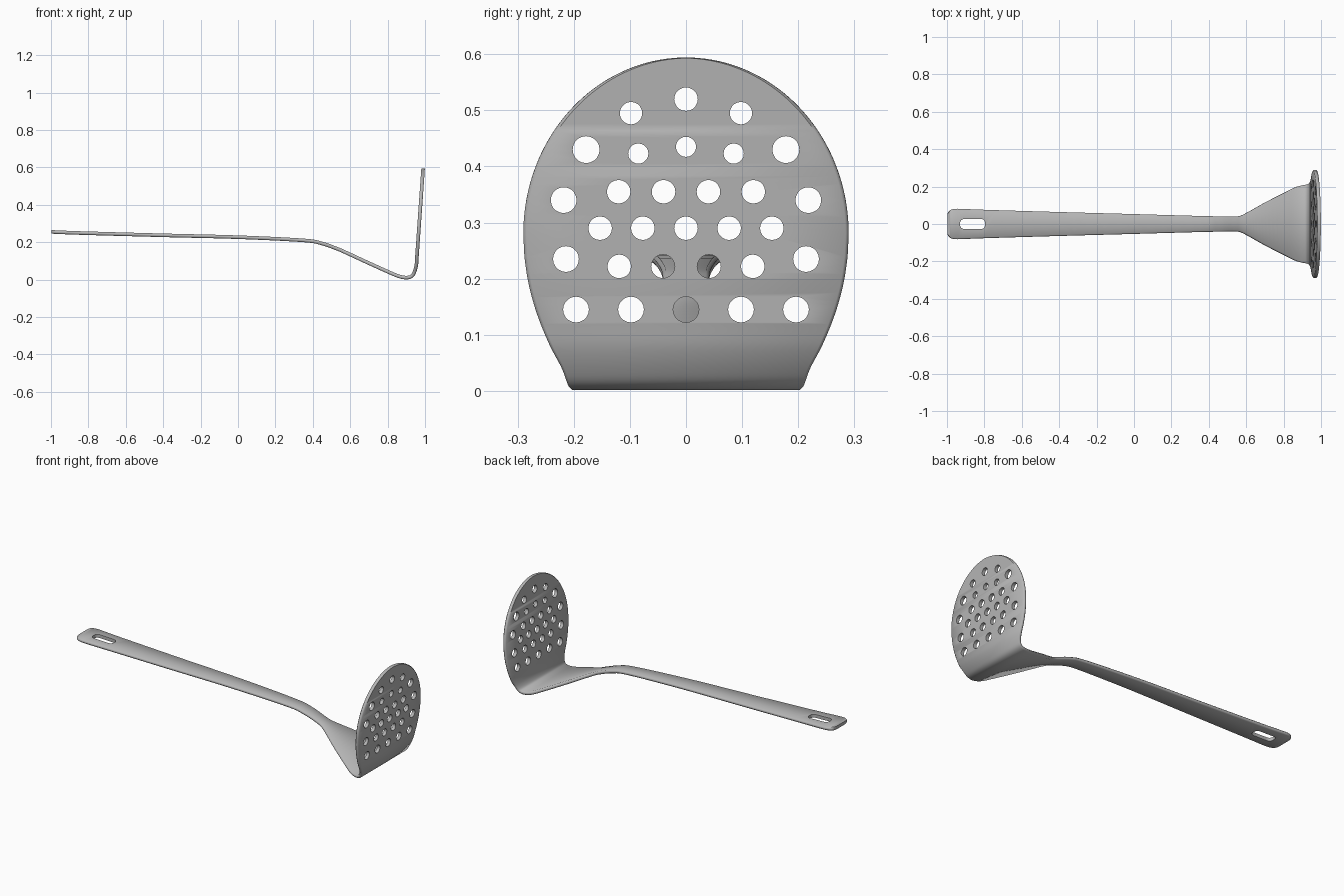
import bpy
import bmesh
import math
from mathutils import Matrix, Vector

THICKNESS = 0.019

default = bpy.data.objects.get("Cube")
if default:
    bpy.data.objects.remove(default)

steel = bpy.data.materials.new("brushed_steel")
steel.use_nodes = True
grey = (0.47, 0.47, 0.47, 1)
steel.diffuse_color = grey
steel.node_tree.nodes["Principled BSDF"].inputs["Base Color"].default_value = grey


def make_object(name, bm):
    bmesh.ops.recalc_face_normals(bm, faces=bm.faces)
    mesh = bpy.data.meshes.new(name)
    bm.to_mesh(mesh)
    bm.free()
    mesh.materials.append(steel)
    obj = bpy.data.objects.new(name, mesh)
    bpy.context.scene.collection.objects.link(obj)
    return obj


def smooth_path(points, steps):
    """Catmull-Rom curve through points."""
    result = []
    for i in range(len(points) - 1):
        a, b = points[max(i - 1, 0)], points[i]
        c, d = points[i + 1], points[min(i + 2, len(points) - 1)]
        for s in range(steps):
            t = s / steps
            result.append(b + (c - a) * (t / 2)
                          + (a * 2 - b * 5 + c * 4 - d) * (t * t / 2)
                          + (b * 3 - a - c * 3 + d) * (t ** 3 / 2))
    return result + [points[-1]]


# Side profile of handle, neck and bend: x, z, half width
profile = [Vector(p) for p in (
    (-0.998, 0.255, 0.05), (-0.99, 0.255, 0.068), (-0.965, 0.254, 0.08),
    (-0.92, 0.252, 0.081), (-0.8, 0.248, 0.076), (-0.4, 0.237, 0.064),
    (0, 0.227, 0.053), (0.35, 0.21, 0.043), (0.45, 0.193, 0.041),
    (0.53, 0.165, 0.039), (0.57, 0.148, 0.044), (0.62, 0.125, 0.069),
    (0.7, 0.088, 0.114), (0.8, 0.043, 0.165), (0.86, 0.018, 0.195),
    (0.9, 0.011, 0.207), (0.928, 0.018, 0.212), (0.944, 0.043, 0.222))]


# Masher plate outline: flared lower part, then an elliptical crown
def plate_point(z, half_width):
    return Vector((0.962 + (z - 0.2) * 0.07, z, half_width))


for i in range(5):
    z = 0.08 + i * 0.04
    profile.append(plate_point(z, 0.29 - 1.2 * (0.28 - z) ** 2))
crown = []
for i in range(33):
    angle = math.radians(88.5) * i / 32
    crown.append(plate_point(0.28 + 0.314 * math.sin(angle), 0.29 * math.cos(angle)))
stations = smooth_path(profile, 5) + crown

# Sweep a rounded flat bar along the profile
bm = bmesh.new()
rings = []
for i, p in enumerate(stations):
    along = stations[min(i + 1, len(stations) - 1)] - stations[max(i - 1, 0)]
    normal = Vector((-along.y, 0, along.x)).normalized()
    centre = Vector((p.x, 0, p.y))
    w, h = p.z, THICKNESS / 2
    inset = min(h * 0.6, w * 0.5)
    section = [(w, -h * 0.4), (w, h * 0.4), (w - inset, h)]
    section += [(-y, n) for y, n in reversed(section)]
    section += [(inset - w, -h), (w - inset, -h)]
    rings.append([bm.verts.new(centre + normal * n + Vector((0, y, 0)))
                  for y, n in section])
for a, b in zip(rings, rings[1:]):
    for k in range(len(a)):
        j = (k + 1) % len(a)
        bm.faces.new((a[k], a[j], b[j], b[k]))
bm.faces.new(rings[0])
bm.faces.new(rings[-1])
masher = make_object("masher", bm)

# Hole rows: height, radius, sideways offsets (mirrored)
hole_rows = [
    (0.52, 0.021, [0]), (0.495, 0.02, [0.098]), (0.435, 0.018, [0]),
    (0.43, 0.024, [0.178]), (0.423, 0.018, [0.085]),
    (0.355, 0.021, [0.04, 0.12]), (0.34, 0.023, [0.218]),
    (0.29, 0.021, [0, 0.077, 0.153]), (0.235, 0.023, [0.214]),
    (0.222, 0.021, [0.041, 0.119]), (0.145, 0.023, [0, 0.098, 0.196])]
bm = bmesh.new()
for z, radius, offsets in hole_rows:
    for y in sorted({s * o for o in offsets for s in (-1, 1)}):
        place = Matrix.Translation((0.97, y, z)) @ Matrix.Rotation(math.pi / 2, 4, "Y")
        bmesh.ops.create_cone(bm, cap_ends=True, segments=20, radius1=radius,
                              radius2=radius, depth=0.1, matrix=place)

# Hanging slot with rounded corners
outline = []
for k in range(20):
    angle = math.tau * (k + 0.5) / 20
    cx, sy = math.cos(angle), math.sin(angle)
    outline.append((-0.863 + math.copysign(0.045, cx) + 0.022 * cx,
                    math.copysign(0.005, sy) + 0.022 * sy))
low, high = ([bm.verts.new((x, y, z)) for x, y in outline] for z in (0.2, 0.3))
bm.faces.new(low)
bm.faces.new(high)
for k in range(20):
    j = (k + 1) % 20
    bm.faces.new((low[k], low[j], high[j], high[k]))
cutter = make_object("hole_cutters", bm)
cutter.hide_render = True

# Punch the holes and keep the result
cut = masher.modifiers.new("holes", "BOOLEAN")
cut.operation = "DIFFERENCE"
cut.solver = "EXACT"
cut.object = cutter
bpy.context.view_layer.objects.active = masher
masher.select_set(True)
bpy.ops.object.modifier_apply(modifier=cut.name)
bpy.data.objects.remove(cutter)
bpy.ops.object.shade_smooth_by_angle(angle=math.radians(50))
